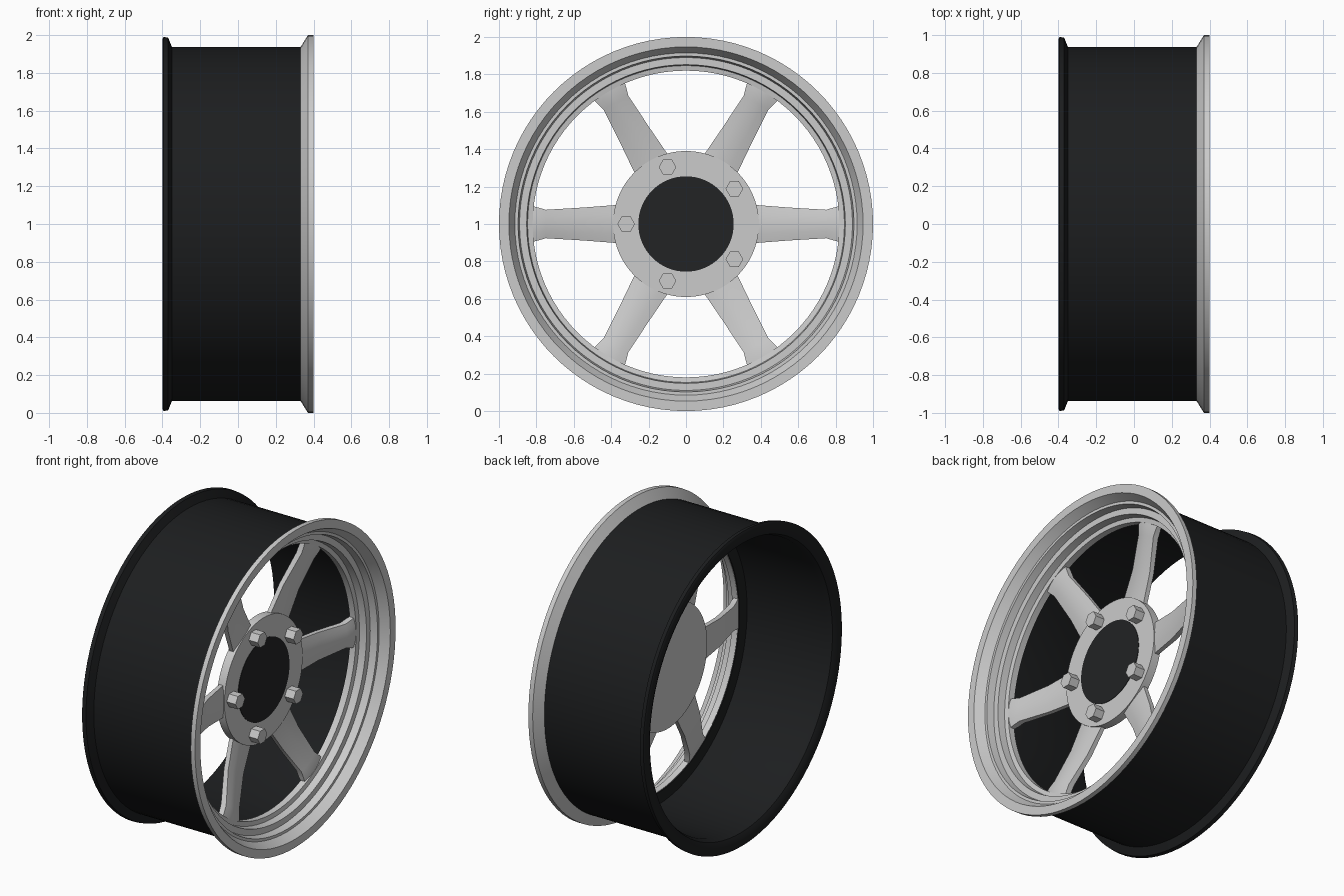
import bpy, bmesh
from math import pi, cos, sin, radians
from mathutils import Matrix, Vector

if "Cube" in bpy.data.objects:
    bpy.data.objects.remove(bpy.data.objects["Cube"])

CENTRE = Vector((0, 0, 1))


def material(name, c):
    m = bpy.data.materials.new(name)
    m.diffuse_color = (*c, 1)
    m.use_nodes = True
    m.node_tree.nodes["Principled BSDF"].inputs["Base Color"].default_value = m.diffuse_color
    return m


black = material("black", (0.012, 0.013, 0.014))
cap_black = material("cap_black", (0.016, 0.017, 0.018))


def finish(name, bm, mat=None, smooth=True):
    bmesh.ops.recalc_face_normals(bm, faces=bm.faces)
    me = bpy.data.meshes.new(name)
    bm.to_mesh(me)
    bm.free()
    ob = bpy.data.objects.new(name, me)
    ob.location = CENTRE
    bpy.context.collection.objects.link(ob)
    if mat:
        me.materials.append(mat)
    if smooth:
        bpy.ops.object.select_all(action='DESELECT')
        ob.select_set(True)
        bpy.context.view_layer.objects.active = ob
        bpy.ops.object.shade_smooth_by_angle(angle=radians(30))
    return ob


def lathe(name, profile, mat=None, seg=96):
    """Closed (x, radius) profile spun about the wheel axis."""
    bm = bmesh.new()
    rings = [[bm.verts.new((x, r * cos(2 * pi * i / seg), r * sin(2 * pi * i / seg)))
              for i in range(seg)] for x, r in profile]
    for a, b in zip(rings, rings[1:] + rings[:1]):
        for i in range(seg):
            j = (i + 1) % seg
            bm.faces.new((a[i], a[j], b[j], b[i]))
    return finish(name, bm, mat)


def disc(name, x0, x1, r, seg, mat=None, y=0, z=0, smooth=True):
    """Capped cylinder lying along x."""
    bm = bmesh.new()
    m = Matrix.Translation(((x0 + x1) / 2, y, z)) @ Matrix.Rotation(pi / 2, 4, 'Y')
    bmesh.ops.create_cone(bm, cap_ends=True, segments=seg, radius1=r, radius2=r,
                          depth=x1 - x0, matrix=m)
    return finish(name, bm, mat, smooth)


# Black barrel with the rear flange
lathe("barrel", [(0.335, 0.938), (-0.35, 0.938), (-0.37, 0.987), (-0.395, 0.99),
                 (-0.40, 0.98), (-0.40, 0.94), (-0.385, 0.91), (-0.35, 0.895),
                 (0.20, 0.895), (0.205, 0.825), (0.23, 0.825), (0.29, 0.90)], black)

# Stepped front lip
lathe("front_lip", [(0.33, 0.935), (0.37, 1.0), (0.40, 1.0), (0.40, 0.947),
                    (0.345, 0.915), (0.345, 0.898), (0.30, 0.89), (0.30, 0.852),
                    (0.255, 0.847), (0.25, 0.82), (0.21, 0.82), (0.225, 0.86),
                    (0.30, 0.92)])

# Hub and centre cap
disc("hub", 0.125, 0.178, 0.39, 96)
disc("centre_cap", 0.15, 0.181, 0.255, 64, cap_black)

# Hex bolts, all turned the same way
for k in range(5):
    a = pi + k * 2 * pi / 5
    disc("bolt", 0.17, 0.24, 0.047, 6, None, 0.32 * cos(a), 0.32 * sin(a), False).data.transform(
        Matrix.Identity(4))
for ob in bpy.data.objects:
    if ob.name.startswith("bolt"):
        c = sum((v.co for v in ob.data.vertices), Vector()) / 12
        far = max((v.co - c for v in ob.data.vertices), key=lambda d: abs(d.z))
        if abs(far.z) > 0.045:
            ob.data.transform(Matrix.Translation(c) @ Matrix.Rotation(pi / 6, 4, 'X')
                              @ Matrix.Translation(-c))

# Spoke stations: radius, half width, back x, front x
stations = [(0.34, 0.104, 0.13, 0.168), (0.55, 0.088, 0.148, 0.19), (0.75, 0.076, 0.19, 0.238),
            (0.79, 0.088, 0.2, 0.247), (0.825, 0.096, 0.21, 0.25)]
for k in range(6):
    bm = bmesh.new()
    loops = []
    for r, w, xb, xf in stations:
        sec = [(xb, -w), (xf - 0.012, -w), (xf - 0.003, -w * 0.5), (xf, 0),
               (xf - 0.003, w * 0.5), (xf - 0.012, w), (xb, w)]
        loops.append([bm.verts.new((x, r, t)) for x, t in sec])
    n = len(loops[0])
    for a, b in zip(loops, loops[1:]):
        for i in range(n):
            j = (i + 1) % n
            bm.faces.new((a[i], a[j], b[j], b[i]))
    bm.faces.new(loops[0])
    bm.faces.new(loops[-1])
    bm.transform(Matrix.Rotation(k * pi / 3, 4, 'X'))
    finish("spoke", bm)
